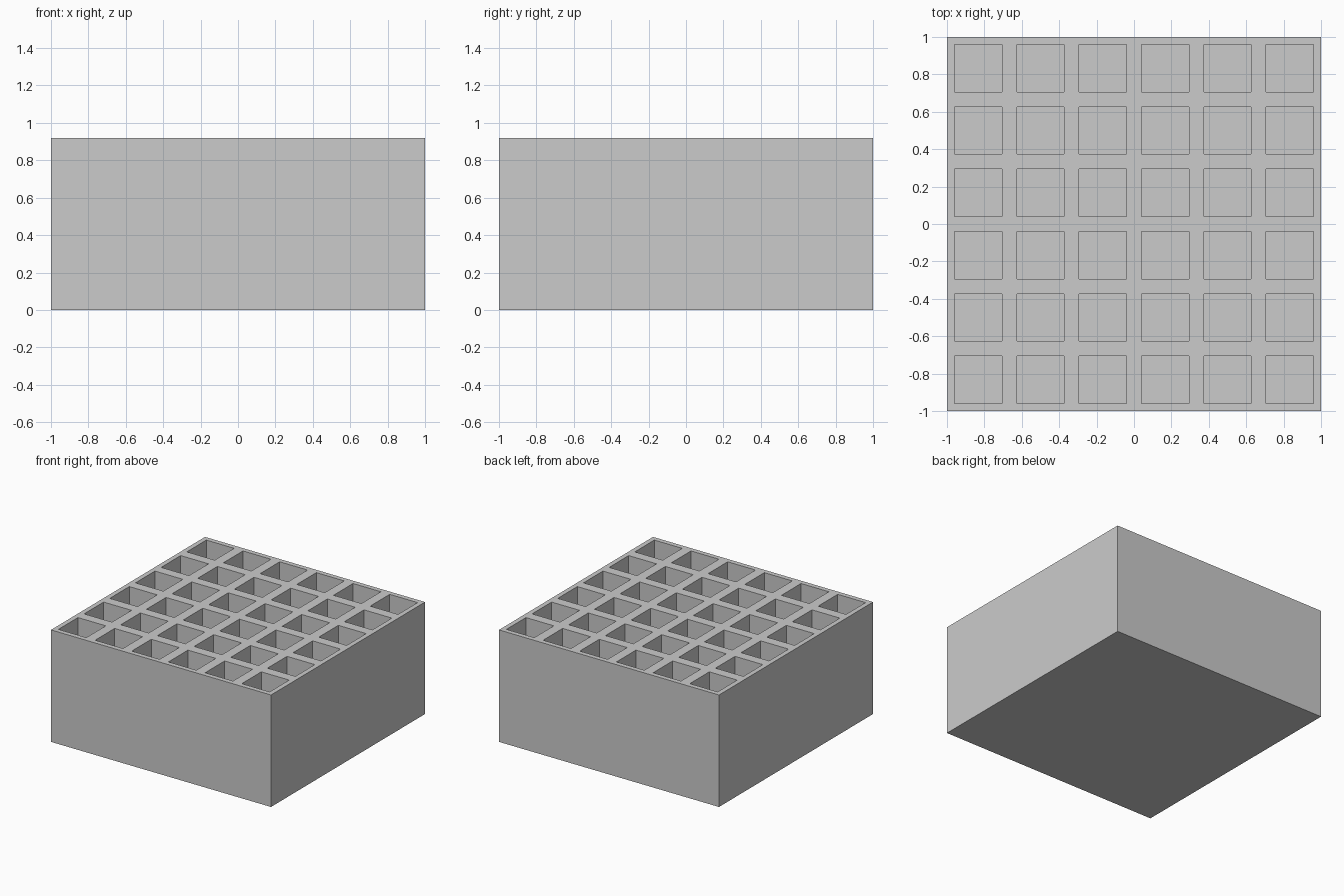
import bpy, bmesh

if "Cube" in bpy.data.objects:
    bpy.data.objects.remove(bpy.data.objects["Cube"])

CELLS = 6        # pockets per side
HEIGHT = 0.92
WALL = 0.04      # margin around each pocket
FLOOR = 0.04     # thickness below the pockets

bm = bmesh.new()

# Top face divided into square cells
bmesh.ops.create_grid(bm, x_segments=CELLS, y_segments=CELLS, size=1.0)
bmesh.ops.translate(bm, verts=bm.verts, vec=(0, 0, HEIGHT))
cells = list(bm.faces)
rim = [e for e in bm.edges if e.is_boundary]

# Outer walls and closed bottom
new = bmesh.ops.extrude_edge_only(bm, edges=rim)["geom"]
bmesh.ops.translate(bm, verts=[g for g in new if isinstance(g, bmesh.types.BMVert)],
                    vec=(0, 0, -HEIGHT))
bottom = [g for g in new if isinstance(g, bmesh.types.BMEdge)]
bmesh.ops.contextual_create(bm, geom=bottom)

# Square pockets: inset every cell, then sink it straight down
bmesh.ops.inset_individual(bm, faces=cells, thickness=WALL, use_even_offset=True)
for face in cells:
    side = bmesh.ops.extrude_face_region(bm, geom=[face])["geom"]
    bmesh.ops.translate(bm, verts=[g for g in side if isinstance(g, bmesh.types.BMVert)],
                        vec=(0, 0, FLOOR - HEIGHT))
    if face.is_valid:
        bmesh.ops.delete(bm, geom=[face], context='FACES_ONLY')

bmesh.ops.recalc_face_normals(bm, faces=bm.faces)

mesh = bpy.data.meshes.new("compartment_box")
bm.to_mesh(mesh)
bm.free()
bpy.context.collection.objects.link(bpy.data.objects.new("compartment_box", mesh))
